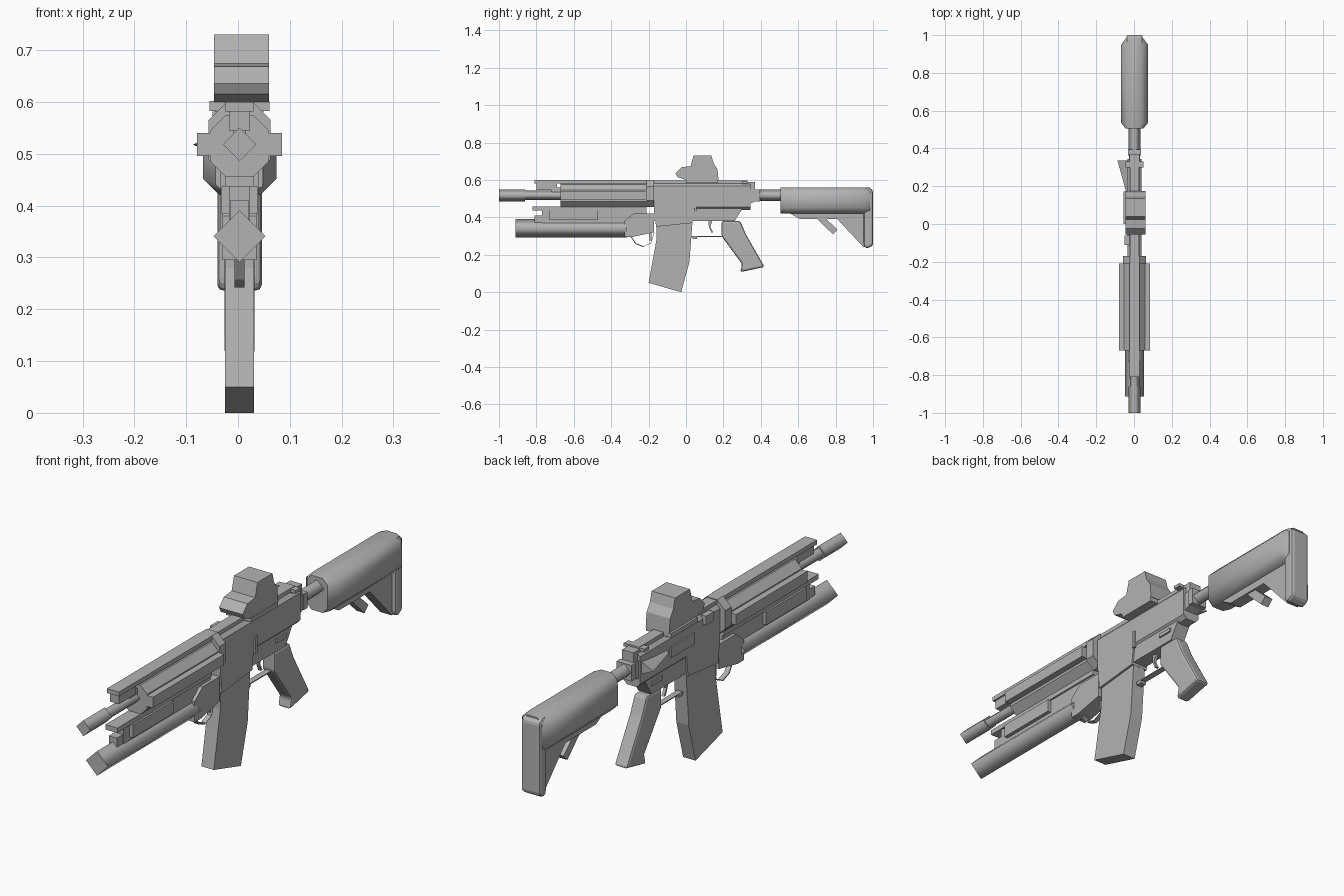
import bpy, bmesh
from mathutils import Vector

cube = bpy.data.objects.get("Cube")
if cube:
    bpy.data.objects.remove(cube, do_unlink=True)

# Shared landmarks
centre = Vector((.003, 0, 0))
bore = .518
tube = .341
rail_top = .6
belly = .38
muzzle_y = -1
guard_front = -.67
guard_rear = -.21
well_front = -.17
receiver_rear = .37
stock_front = .51
butt_front = .95
butt_rear = 1
stock_top = .56
stock_belly = .42

grey = bpy.data.materials.new("plain_grey")
grey.use_nodes = True
tone = (.45, .45, .45, 1)
grey.diffuse_color = tone
grey.node_tree.nodes["Principled BSDF"].inputs["Base Color"].default_value = tone


def loft(name, rings, smooth=False):
    """Skin a list of point rings and cap both ends."""
    bm = bmesh.new()
    loops = [[bm.verts.new(centre + Vector(point)) for point in ring] for ring in rings]
    for first, second in zip(loops, loops[1:]):
        shifted_first = first[1:] + first[:1]
        shifted_second = second[1:] + second[:1]
        for quad in zip(first, shifted_first, shifted_second, second):
            bm.faces.new(quad).smooth = smooth
    bm.faces.new(loops[0])
    bm.faces.new(loops[-1])
    bmesh.ops.recalc_face_normals(bm, faces=bm.faces)
    mesh = bpy.data.meshes.new(name)
    bm.to_mesh(mesh)
    bm.free()
    mesh.materials.append(grey)
    part = bpy.data.objects.new(name, mesh)
    bpy.context.collection.objects.link(part)
    return part


def side(name, half, profile, shift=0):
    """Side profile of (y, z) points given thickness across x."""
    return loft(name, [[(x, y, z) for y, z in profile] for x in (shift - half, shift + half)])


def box(name, half, front, back, low, high, shift=0):
    corners = [(front, low), (back, low), (back, high), (front, high)]
    return side(name, half, corners, shift)


def octagon(half, low, high, cut, y):
    """Rectangle across x and z with its corners cut off."""
    right = [(half - cut, low), (half, low + cut), (half, high - cut), (half - cut, high)]
    return [(x, y, z) for x, z in right] + [(-x, y, z) for x, z in reversed(right)]


def eight_sided(name, half, front, back, low, high, cut):
    return loft(name, [octagon(half, low, high, cut, y) for y in (front, back)])


def diamond(name, radius, front, back, height):
    """Smooth four-sided tube standing on its corner."""
    turns = ((radius, 0), (0, radius), (-radius, 0), (0, -radius))
    rings = [[(x, y, height + z) for x, z in turns] for y in (front, back)]
    return loft(name, rings, smooth=True)


def strip(name, half, path, thick=.004):
    """Thin band following a path of (y, z) points."""
    return loft(name, [[(-half, y, z), (half, y, z), (half, y + thick, z + thick),
                        (-half, y + thick, z + thick)] for y, z in path])


def bevel(part, width):
    modifier = part.modifiers.new("edge_bevel", 'BEVEL')
    modifier.width = width
    modifier.segments = 2


# Barrel
diamond("muzzle", radius=.032, front=muzzle_y, back=-.86, height=bore)
diamond("barrel", radius=.025, front=-.87, back=guard_front + .1, height=bore)
box("gas_block", half=.02, front=-.8, back=-.69, low=.545, high=.585)
box("gas_tube", half=.012, front=-.72, back=guard_front, low=.535, high=.56)

# Handguard with rails on four sides
eight_sided("handguard", half=.056, front=guard_front, back=guard_rear, low=.455, high=.575, cut=.03)
box("side_rails", half=.082, front=guard_front, back=guard_rear, low=bore - .022, high=bore + .022)
box("top_rail", half=.027, front=-.81, back=guard_rear, low=.582, high=rail_top)
box("top_rail_neck", half=.018, front=guard_front, back=guard_rear, low=.57, high=.59)
box("bottom_rail", half=.027, front=-.82, back=guard_rear, low=.437, high=.457)
eight_sided("handguard_collar", half=.06, front=guard_rear, back=well_front, low=.455, high=rail_top, cut=.035)

# Under-barrel tube, its mount and its trigger
diamond("lower_tube", radius=.05, front=-.912, back=-.315, height=tube)
box("lower_tube_mount", half=.02, front=-.77, back=guard_rear, low=tube + .03, high=.44)
box("mount_panel", half=.035, front=-.73, back=-.47, low=.385, high=.437)
box("front_bracket", half=.018, front=-.81, back=-.74, low=tube, high=.41)
breech_bottom = tube - .046
side("lower_tube_breech", half=.033, profile=[
    (-.33, breech_bottom), (-.29, breech_bottom), (well_front, .32),
    (well_front, stock_belly), (-.28, stock_belly), (-.33, belly)])
strip("lower_guard", half=.01, path=[(-.3, .3), (-.27, .257), (-.23, .242), (-.19, .26), (well_front, .32)])
box("lower_trigger", half=.005, front=-.195, back=-.185, low=.275, high=.32)

# Receiver
eight_sided("upper_receiver", half=.037, front=well_front, back=.345, low=.44, high=.582, cut=.015)
box("receiver_rail", half=.023, front=well_front, back=.33, low=.575, high=rail_top - .003)
side("lower_receiver", half=.03, profile=[
    (well_front, belly), (.26, belly), (.31, .46), (receiver_rear, .485),
    (receiver_rear, .55), (well_front, .55)])
side("magazine_well", half=.037, profile=[
    (-.16, .35), (.035, .37), (.05, .5), (well_front, .5), (well_front, .44)])
box("rear_block", half=.026, front=.3, back=receiver_rear, low=.54, high=.59)
box("charging_handle", half=.047, front=.3, back=.33, low=.582, high=.595)
box("rail_knob", half=.012, front=-.11, back=-.06, low=.545, high=.582, shift=-.04)
box("ejection_cover", half=.004, front=0, back=.15, low=.49, high=.535, shift=-.039)
box("bolt_catch", half=.005, front=.045, back=.057, low=.435, high=.505, shift=.039)
for label, direction in (("right", -1), ("left", 1)):
    box(label + "_selector", half=.004, front=.195, back=.26, low=.417, high=.432, shift=direction * .032)
loft("forward_assist", [
    [(-.03, y, bore - rise), (-reach, y, bore), (-.03, y, bore + rise)]
    for y, reach, rise in ((well_front * -1, .045, .018), (.335, .09, .028))])

# Magazine
side("magazine", half=.028, profile=[
    (-.158, belly), (-.158, .28), (-.2, .05), (-.026, 0), (.018, .16), (.035, belly)])

# Trigger group and grip
box("magazine_catch", half=.012, front=.035, back=.06, low=.285, high=.3)
strip("trigger_guard", half=.012, path=[(.03, .296), (.19, .296)])
side("trigger", half=.006, profile=[
    (.12, belly), (.14, belly), (.13, .35), (.145, .32), (.135, .32), (.122, .35)])
grip = side("grip", half=.029, profile=[
    (.19, belly), (.29, belly), (.32, .31), (.42, .135), (.29, .107), (.3, .15), (.19, .3)])
bevel(grip, width=.01)

# Optical sight
side("sight_hood", half=.053, shift=.004, profile=[
    (-.056, .636), (-.025, .668), (.025, .674), (.04, .73), (.136, .73),
    (.147, .69), (.168, .658), (.174, rail_top), (0, rail_top), (-.045, .615)])
box("sight_base", half=.058, front=0, back=.172, low=.583, high=rail_top + .002)

# Stock
diamond("buffer_tube", radius=.031, front=.36, back=stock_front + .02, height=bore)
box("buffer_collar", half=.034, front=receiver_rear, back=.395, low=.485, high=.55)
loft("stock_body", [
    octagon(half, stock_belly, stock_top, half * .45, y)
    for y, half in ((stock_front - .005, .046), (.535, .071), (butt_front, .071), (.985, .044))], smooth=True)
side("stock_web", half=.026, profile=[
    (.8, stock_belly + .01), (.8, .4), (butt_front, .24), (butt_front + .03, .25),
    (butt_front + .03, stock_belly + .01)])
side("stock_underside", half=.025, profile=[
    (.54, stock_belly + .01), (.61, .39), (.82, .39), (.82, stock_belly + .01)])
side("stock_lever", half=.018, profile=[(.61, .392), (.7, .392), (.785, .31), (.81, .335), (.74, .4)])
pad = side("butt_pad", half=.043, profile=[
    (butt_front, .25), (.965, .232), (butt_rear, .25), (butt_rear, .545),
    (.975, stock_top), (butt_front, stock_top)])
bevel(pad, width=.012)
